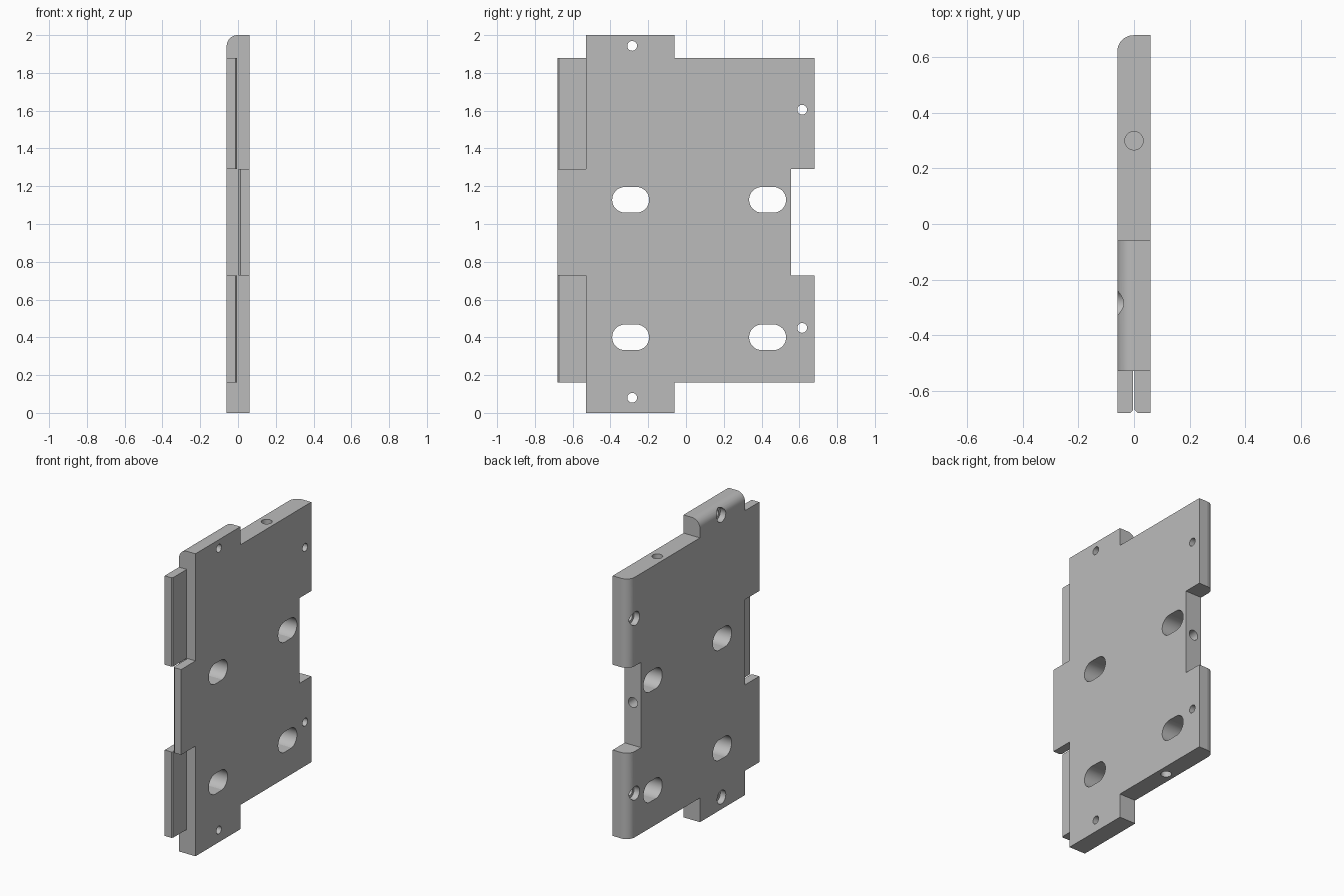
import bpy, bmesh
from math import pi
from mathutils import Matrix, Vector

cube = bpy.data.objects.get("Cube")
if cube:
    bpy.data.objects.remove(cube, do_unlink=True)

HALF = 0.06           # half thickness
BACK, FRONT = 0.68, -0.68
SHOULDER = -0.53      # where the front tongues begin
LOW, HIGH = 0.728, 1.292  # height limits of the middle tongue and rear notch

grey = bpy.data.materials.new("plain grey")
grey.use_nodes = True
grey.diffuse_color = (0.5, 0.5, 0.5, 1)
grey.node_tree.nodes["Principled BSDF"].inputs["Base Color"].default_value = (0.5, 0.5, 0.5, 1)


def make_object(name, bm):
    bmesh.ops.recalc_face_normals(bm, faces=bm.faces)
    mesh = bpy.data.meshes.new(name)
    bm.to_mesh(mesh)
    bm.free()
    obj = bpy.data.objects.new(name, mesh)
    bpy.context.collection.objects.link(obj)
    return obj


# Panel: outline in y and z, extruded through its thickness
outline = [(FRONT, 0.16), (SHOULDER, 0.16), (SHOULDER, 0), (-0.06, 0), (-0.06, 0.16),
           (BACK, 0.16), (BACK, LOW), (0.555, LOW), (0.555, HIGH), (BACK, HIGH),
           (BACK, 1.88), (-0.06, 1.88), (-0.06, 2), (SHOULDER, 2),
           (SHOULDER, 1.88), (FRONT, 1.88)]
bm = bmesh.new()
face = bm.faces.new([bm.verts.new((-HALF, y, z)) for y, z in outline])
result = bmesh.ops.extrude_face_region(bm, geom=[face])
for v in result["geom"]:
    if isinstance(v, bmesh.types.BMVert):
        v.co.x = HALF
bmesh.ops.recalc_face_normals(bm, faces=bm.faces)

# Rounded rear and top edges on one side
rounded = [e for e in bm.edges if all(v.co.x < 0 for v in e.verts)
           and (all(v.co.y > BACK - 0.01 for v in e.verts)
                or all(v.co.z > 1.99 for v in e.verts))]
bmesh.ops.bevel(bm, geom=rounded, offset=0.058, segments=8, profile=0.5, affect='EDGES')
panel = make_object("mounting_panel", bm)
panel.data.materials.append(grey)


def cut(bm):
    cutter = make_object("cutter", bm)
    cutter.hide_render = True
    bpy.context.view_layer.objects.active = panel
    mod = panel.modifiers.new("cut", 'BOOLEAN')
    mod.operation = 'DIFFERENCE'
    mod.solver = 'EXACT'
    mod.object = cutter
    bpy.ops.object.modifier_apply(modifier=mod.name)
    bpy.data.objects.remove(cutter, do_unlink=True)


def cut_box(low, high):
    low, high = Vector(low), Vector(high)
    bm = bmesh.new()
    bmesh.ops.create_cube(bm, size=1, matrix=Matrix.Translation((low + high) / 2)
                          @ Matrix.Diagonal((*(high - low), 1)))
    cut(bm)


def cut_round(centre, radius, depth, axis='Z', stretch=0, sides=32):
    turn = {'X': Matrix.Rotation(pi / 2, 4, 'Y'),
            'Y': Matrix.Rotation(pi / 2, 4, 'X'), 'Z': Matrix.Identity(4)}[axis]
    bm = bmesh.new()
    bmesh.ops.create_cone(bm, cap_ends=True, segments=sides, radius1=radius,
                          radius2=radius, depth=depth, matrix=turn)
    for v in bm.verts:
        v.co.y += stretch if v.co.y > 0 else -stretch
        v.co += Vector(centre)
    cut(bm)


# Half-thickness interlocking tongues along the front edge
cut_box((-0.004, -1, -0.1), (0.1, SHOULDER, LOW))
cut_box((-0.004, -1, HIGH), (0.1, SHOULDER, 2.1))
cut_box((-0.1, -1, LOW), (0.002, SHOULDER, HIGH))
# Small chamfer on the inner edge of each tongue
cut_round((0, FRONT, 1), 0.012, 3, sides=4)

# Long mounting slots
for y in (-0.293, 0.432):
    for z in (0.4, 1.128):
        cut_round((0, y, z), 0.068, 0.3, 'X', stretch=0.03)

# Screw holes with counterbores on the rounded side
for y, z in ((-0.285, 1.943), (-0.285, 0.08), (0.615, 1.605), (0.615, 0.45)):
    cut_round((0, y, z), 0.026, 0.3, 'X')
    cut_round((-0.11, y, z), 0.045, 0.18, 'X')

# Blind holes in the top, bottom and rear edges
cut_round((0, 0.3, 1.88), 0.033, 0.24)
cut_round((0, 0.3, 0.16), 0.033, 0.24)
cut_round((0, 0.555, 1.01), 0.033, 0.24, 'Y')

# Smooth curves, flat planar faces
bpy.ops.object.select_all(action='DESELECT')
panel.select_set(True)
bpy.context.view_layer.objects.active = panel
bpy.ops.object.shade_smooth_by_angle(angle=pi / 6)
for p in panel.data.polygons:
    p.material_index = 0
    if max(abs(c) for c in p.normal) > 0.998:
        p.use_smooth = False
